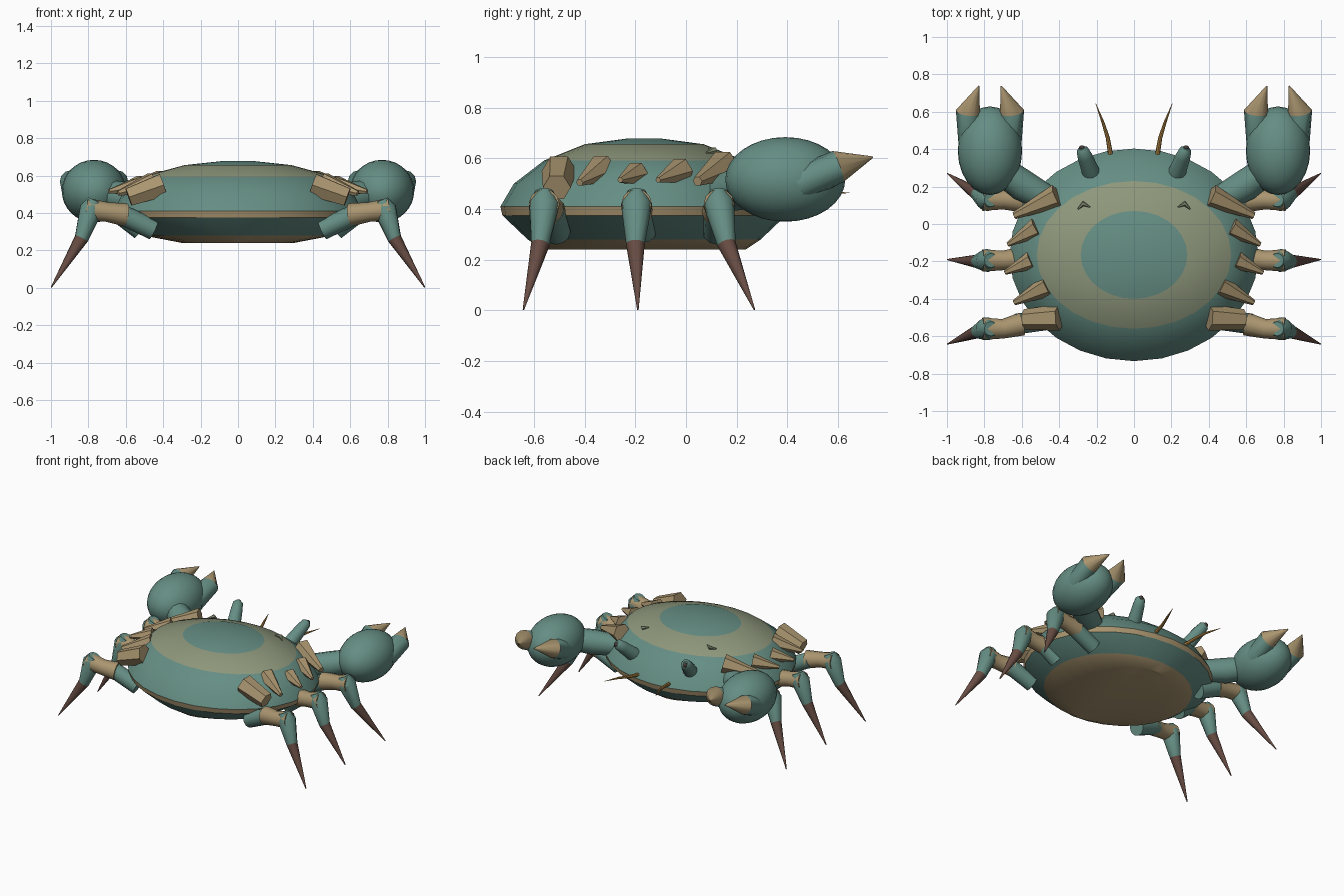
import bpy, bmesh, math
from mathutils import Vector

cube = bpy.data.objects.get("Cube")
if cube:
    bpy.data.objects.remove(cube, do_unlink=True)


def material(name, rgb):
    m = bpy.data.materials.new(name)
    m.use_nodes = True
    m.diffuse_color = (*rgb, 1)
    m.node_tree.nodes["Principled BSDF"].inputs["Base Color"].default_value = (*rgb, 1)
    return m


TEAL = material("teal_shell", (.13, .27, .23))
MOSS = material("moss_ring", (.27, .31, .20))
TAN = material("tan_horn", (.40, .30, .16))
MAROON = material("maroon_tip", (.14, .075, .058))
AMBER = material("amber_feeler", (.45, .24, .06))
DARK = material("dark_pupil", (.06, .045, .04))


def finish(name, bm, mats, angle=40):
    bmesh.ops.recalc_face_normals(bm, faces=bm.faces)
    me = bpy.data.meshes.new(name)
    bm.to_mesh(me)
    bm.free()
    for m in mats:
        me.materials.append(m)
    ob = bpy.data.objects.new(name, me)
    bpy.context.collection.objects.link(ob)
    bpy.ops.object.select_all(action='DESELECT')
    ob.select_set(True)
    bpy.context.view_layer.objects.active = ob
    bpy.ops.object.shade_smooth_by_angle(angle=math.radians(angle))
    return ob


def skin(bm, rings, slots):
    """Bridge successive vertex rings, colour each band, cap both ends."""
    n = len(rings[0])
    for a, b, slot in zip(rings, rings[1:], slots):
        for i in range(n):
            j = (i + 1) % n
            bm.faces.new((a[i], a[j], b[j], b[i])).material_index = slot
    bm.faces.new(rings[0]).material_index = slots[0]
    bm.faces.new(rings[-1]).material_index = slots[-1]


def limb(name, side, points, radii, mats, slots=None, sides=12, angle=40):
    """Tapered tube through points, mirrored to the given side."""
    pts = [Vector((side * x, y, z)) for x, y, z in points]
    bm = bmesh.new()
    rings = []
    for k, p in enumerate(pts):
        d = (pts[min(k + 1, len(pts) - 1)] - pts[max(k - 1, 0)]).normalized()
        u = d.cross(Vector((0, 0, 1)))
        if u.length < .2:
            u = d.cross(Vector((0, 1, 0)))
        u.normalize()
        v = d.cross(u)
        ring = []
        for i in range(sides):
            t = math.tau * i / sides
            ring.append(bm.verts.new(p + radii[k] * (u * math.cos(t) + v * math.sin(t))))
        rings.append(ring)
    skin(bm, rings, slots or [0] * (len(pts) - 1))
    return finish(name, bm, mats, angle)


def ellipsoid(name, centre, size, mat):
    bm = bmesh.new()
    bmesh.ops.create_uvsphere(bm, u_segments=24, v_segments=16, radius=1)
    bmesh.ops.scale(bm, vec=size, verts=bm.verts)
    bmesh.ops.translate(bm, vec=centre, verts=bm.verts)
    return finish(name, bm, [mat])


# Shell: stacked ellipses with coloured bands (half width, half length, height)
shell = [(.30, .40, .24), (.51, .46, .28), (.655, .56, .375), (.665, .568, .41),
         (.62, .515, .50), (.52, .395, .592), (.285, .235, .656), (.08, .07, .678)]
bm = bmesh.new()
rings = []
for rx, ry, z in shell:
    rings.append([bm.verts.new((rx * math.cos(math.tau * i / 28),
                                -.165 + ry * math.sin(math.tau * i / 28), z)) for i in range(28)])
skin(bm, rings, [1, 0, 1, 0, 0, 2, 0])
finish("shell", bm, [TEAL, TAN, MOSS], 30)

# Leg rows: name, hip y, knee y, mid-shin y, foot y
legs = [("front", .12, .13, .16, .27), ("middle", -.17, -.195, -.20, -.19),
        ("rear", -.51, -.56, -.575, -.642)]
# Side horns: root, tip, root radius, tip radius
horns = [((.41, .15, .57), (.64, .045, .51), .065, .02),
         ((.52, -.02, .55), (.675, -.11, .515), .055, .012),
         ((.55, -.195, .54), (.69, -.26, .515), .05, .012),
         ((.46, -.33, .56), (.64, -.42, .505), .06, .015),
         ((.40, -.50, .55), (.585, -.51, .485), .07, .055)]

for side, tag in ((1, "left"), (-1, "right")):
    for name, hip, knee, shin, foot in legs:
        reach = .52 if name == "middle" else .45
        limb(f"{name}_hip_{tag}", side, [(reach, hip, .31), (.63, (hip + knee) / 2, .395)],
             [.055, .055], [TEAL])
        limb(f"{name}_thigh_{tag}", side,
             [(.60, (hip + knee) / 2, .39), (.70, knee, .405), (.81, knee, .42)],
             [.062, .052, .06], [TAN])
        limb(f"{name}_shin_{tag}", side,
             [(.765, knee, .468), (.785, knee, .42), (.838, shin, .262), (.998, foot, .003)],
             [.038, .062, .037, .003], [TEAL, MAROON], [0, 0, 1])

    for k, (root, tip, r0, r1) in enumerate(horns):
        limb(f"side_horn_{k + 1}_{tag}", side, [root, tip], [r0, r1], [TAN], sides=6, angle=25)

    # Claw arm, palm and two pincers
    limb(f"claw_arm_{tag}", side, [(.44, .12, .46), (.60, .21, .48), (.74, .31, .51)],
         [.07, .085, .075], [TEAL])
    ellipsoid(f"claw_palm_{tag}", (side * .77, .392, .517), (.172, .237, .167), TEAL)
    for offset, label in ((1, "outer"), (-1, "inner")):
        limb(f"{label}_pincer_{tag}", side,
             [(.77 + offset * .10, .45, .50), (.77 + offset * .118, .60, .568),
              (.77 + offset * .06, .738, .605)],
             [.07, .065, .003], [TEAL, TAN], [0, 1])

    # Eye stalk with pupil
    limb(f"eye_stalk_{tag}", side,
         [(.22, .25, .49), (.262, .36, .592), (.275, .393, .622), (.279, .405, .632)],
         [.05, .04, .033, .015], [TEAL])
    ellipsoid(f"pupil_{tag}", (side * .278, .408, .622), (.016, .012, .016), DARK)

    # Feeler and small brow bump
    limb(f"feeler_{tag}", side,
         [(.125, .37, .43), (.14, .46, .445), (.165, .54, .46), (.205, .645, .465)],
         [.013, .011, .008, .001], [AMBER], sides=8)
    limb(f"brow_bump_{tag}", side, [(.30, .08, .622), (.27, .11, .632), (.235, .09, .638)],
         [.004, .014, .003], [MOSS], sides=6)
